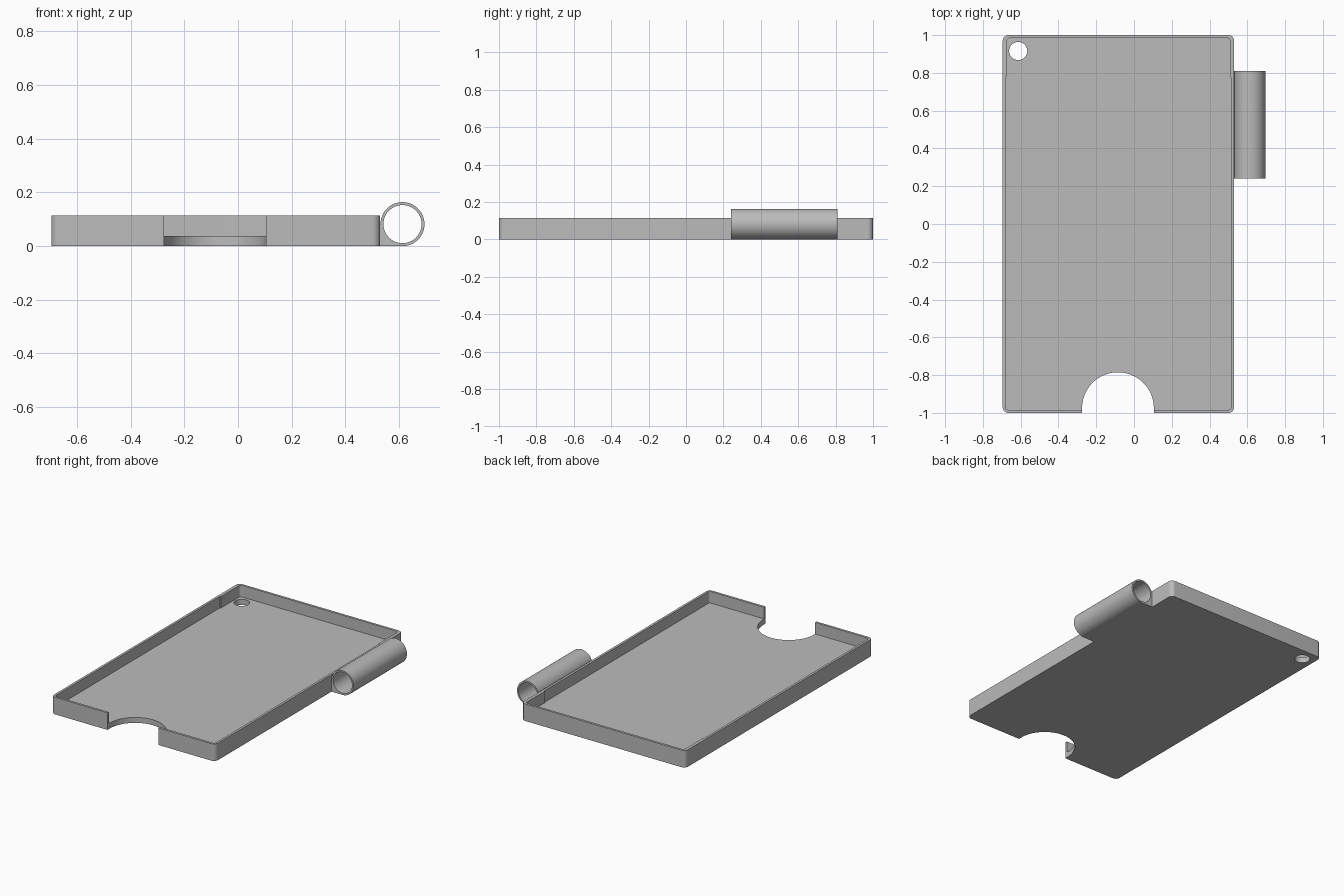
import bpy, bmesh, math
from mathutils import Matrix

cube = bpy.data.objects.get("Cube")
if cube:
    bpy.data.objects.remove(cube, do_unlink=True)

grey = bpy.data.materials.new("plain grey")
grey.use_nodes = True
grey.diffuse_color = (0.5, 0.5, 0.5, 1)
grey.node_tree.nodes["Principled BSDF"].inputs["Base Color"].default_value = (0.5, 0.5, 0.5, 1)


def arc(cx, cy, r, a0, a1, n):
    """Points along an arc, angles in degrees."""
    angles = [math.radians(a0 + (a1 - a0) * i / n) for i in range(n + 1)]
    return [(cx + r * math.cos(a), cy + r * math.sin(a)) for a in angles]


def circle(cx, cy, r, n=64):
    return arc(cx, cy, r, 0, 360, n)[:-1]


def rounded_box(x0, x1, y0, y1, r_front, r_back):
    pts = []
    for cx, cy, r, a in ((x1 - r_back, y1 - r_back, r_back, 0),
                         (x0 + r_back, y1 - r_back, r_back, 90),
                         (x0 + r_front, y0 + r_front, r_front, 180),
                         (x1 - r_front, y0 + r_front, r_front, 270)):
        pts += arc(cx, cy, r, a, a + 90, 8)
    return pts


def prism(name, pts, lo, hi, along_y=False):
    """Extrude a closed outline along z, or an x-z outline along y."""
    bm = bmesh.new()
    face = bm.faces.new([bm.verts.new((x, y, lo)) for x, y in pts])
    new = bmesh.ops.extrude_face_region(bm, geom=[face])["geom"]
    bmesh.ops.translate(bm, vec=(0, 0, hi - lo),
                        verts=[v for v in new if isinstance(v, bmesh.types.BMVert)])
    if along_y:
        swap = Matrix(((1, 0, 0, 0), (0, 0, 1, 0), (0, 1, 0, 0), (0, 0, 0, 1)))
        bm.transform(swap)
    bmesh.ops.recalc_face_normals(bm, faces=bm.faces)
    mesh = bpy.data.meshes.new(name)
    bm.to_mesh(mesh)
    bm.free()
    mesh.materials.append(grey)
    obj = bpy.data.objects.new(name, mesh)
    bpy.context.collection.objects.link(obj)
    return obj


def carve(obj, cutters):
    """Subtract the cutters, remove them, and shade the result."""
    bpy.ops.object.select_all(action="DESELECT")
    obj.select_set(True)
    bpy.context.view_layer.objects.active = obj
    for cutter in cutters:
        cutter.hide_render = True
        mod = obj.modifiers.new("cut", "BOOLEAN")
        mod.operation, mod.solver, mod.object = "DIFFERENCE", "EXACT", cutter
        bpy.ops.object.modifier_apply(modifier=mod.name)
        bpy.data.objects.remove(cutter, do_unlink=True)
    bpy.ops.object.shade_smooth_by_angle(angle=math.radians(30))


LEFT, RIGHT, WALL, STEP = -0.695, 0.53, 0.016, 0.006
HEIGHT, FLOOR = 0.115, 0.037

# Tray: a shallow card holder with thicker side walls near the back
tray = prism("tray", rounded_box(LEFT, RIGHT, -1, 1, 0.03, 0.03), 0, HEIGHT)
cavity = prism("cavity_cutter",
               rounded_box(LEFT + WALL, RIGHT - WALL, -1 + WALL, 0.78, 0.014, 0.004),
               FLOOR, 0.3)
back_cavity = prism("back_cavity_cutter",
                    rounded_box(LEFT + WALL + STEP, RIGHT - WALL - STEP,
                                0.5, 1 - WALL, 0.014, 0.014), FLOOR, 0.3)

# Thumb notch through the front wall and floor, and the keyring hole
NX, NR = -0.085, 0.19
notch = prism("notch_cutter",
              [(NX - NR, -1.1), (NX + NR, -1.1)] + arc(NX, -0.975, NR, 0, 180, 40),
              -0.1, 0.3)
hole = prism("hole_cutter", circle(-0.613, 0.916, 0.048, 40), -0.1, 0.3)
carve(tray, [cavity, back_cavity, notch, hole])

# Pen tube on the left side, with a flat web joining it to the tray
TR = 0.082
TX = 0.695 - TR
tube = prism("pen_tube",
             [(RIGHT, 0)] + arc(TX, TR, TR, -90, 180, 60) + [(RIGHT, TR)],
             0.24, 0.81, along_y=True)
bore = prism("bore_cutter", circle(TX, TR, 0.071), 0.1, 1, along_y=True)
carve(tube, [bore])
